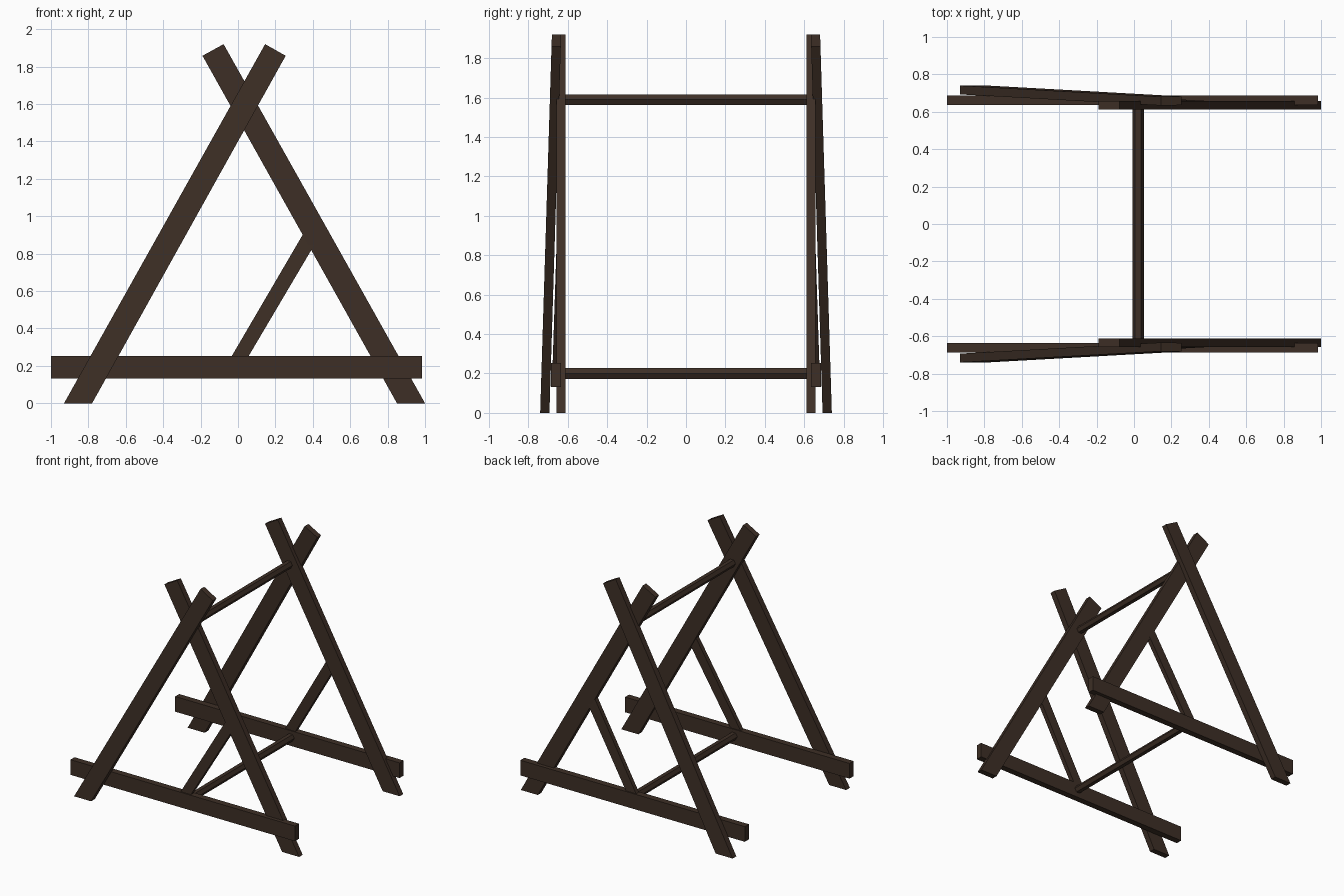
import bpy, bmesh, math

if "Cube" in bpy.data.objects:
    bpy.data.objects.remove(bpy.data.objects["Cube"])

wood = bpy.data.materials.new("dark brown wood")
wood.diffuse_color = (0.047, 0.028, 0.019, 1)
wood.use_nodes = True
wood.node_tree.nodes["Principled BSDF"].inputs["Base Color"].default_value = wood.diffuse_color


def finish(name, bm):
    bmesh.ops.recalc_face_normals(bm, faces=bm.faces)
    mesh = bpy.data.meshes.new(name)
    bm.to_mesh(mesh)
    bm.free()
    mesh.materials.append(wood)
    obj = bpy.data.objects.new(name, mesh)
    bpy.context.collection.objects.link(obj)
    return obj


def plank(name, profile, side, outer, thick, lean=0.0):
    """Extrude an x-z outline in y; lean shifts it inward with height."""
    bm = bmesh.new()
    rings = []
    for depth in (0, thick):
        rings.append([bm.verts.new((x, side * (outer - lean * z - depth), z))
                      for x, z in profile])
    a, b = rings
    bm.faces.new(a)
    bm.faces.new(b)
    n = len(profile)
    for i in range(n):
        j = (i + 1) % n
        bm.faces.new((a[i], a[j], b[j], b[i]))
    return finish(name, bm)


def rod(name, x, z, radius, half_length):
    """Six-sided bar along y."""
    bm = bmesh.new()
    ring = lambda y: [bm.verts.new((x + radius * math.cos(i * math.pi / 3), y,
                                    z + radius * math.sin(i * math.pi / 3))) for i in range(6)]
    a, b = ring(-half_length), ring(half_length)
    bm.faces.new(a)
    bm.faces.new(b)
    for i in range(6):
        j = (i + 1) % 6
        bm.faces.new((a[i], a[j], b[j], b[i]))
    return finish(name, bm)


# Two A-frame ends, mirrored in y
for label, side in (("front", -1), ("back", 1)):
    # outer leg leaning right, splayed outward at the foot
    plank(label + "_outer_leg",
          [(-0.93, 0), (-0.78, 0), (0.255, 1.858), (0.145, 1.92)], side, 0.74, 0.047, 0.031)
    # inner upright leg leaning left
    plank(label + "_inner_leg",
          [(0.85, 0), (1.0, 0), (-0.077, 1.92), (-0.19, 1.858)], side, 0.657, 0.045)
    # horizontal foot rail
    plank(label + "_foot_rail",
          [(-1.0, 0.132), (0.983, 0.132), (0.983, 0.253), (-1.0, 0.253)], side, 0.686, 0.051)
    # short diagonal brace from rail to inner leg
    plank(label + "_brace",
          [(-0.064, 0.2), (0.026, 0.2), (0.41, 0.85), (0.36, 0.925)], side, 0.685, 0.035, 0.033)

# Round bars joining the two ends
rod("top_bar", 0.022, 1.59, 0.031, 0.64)
rod("bottom_bar", 0.022, 0.2, 0.031, 0.64)
